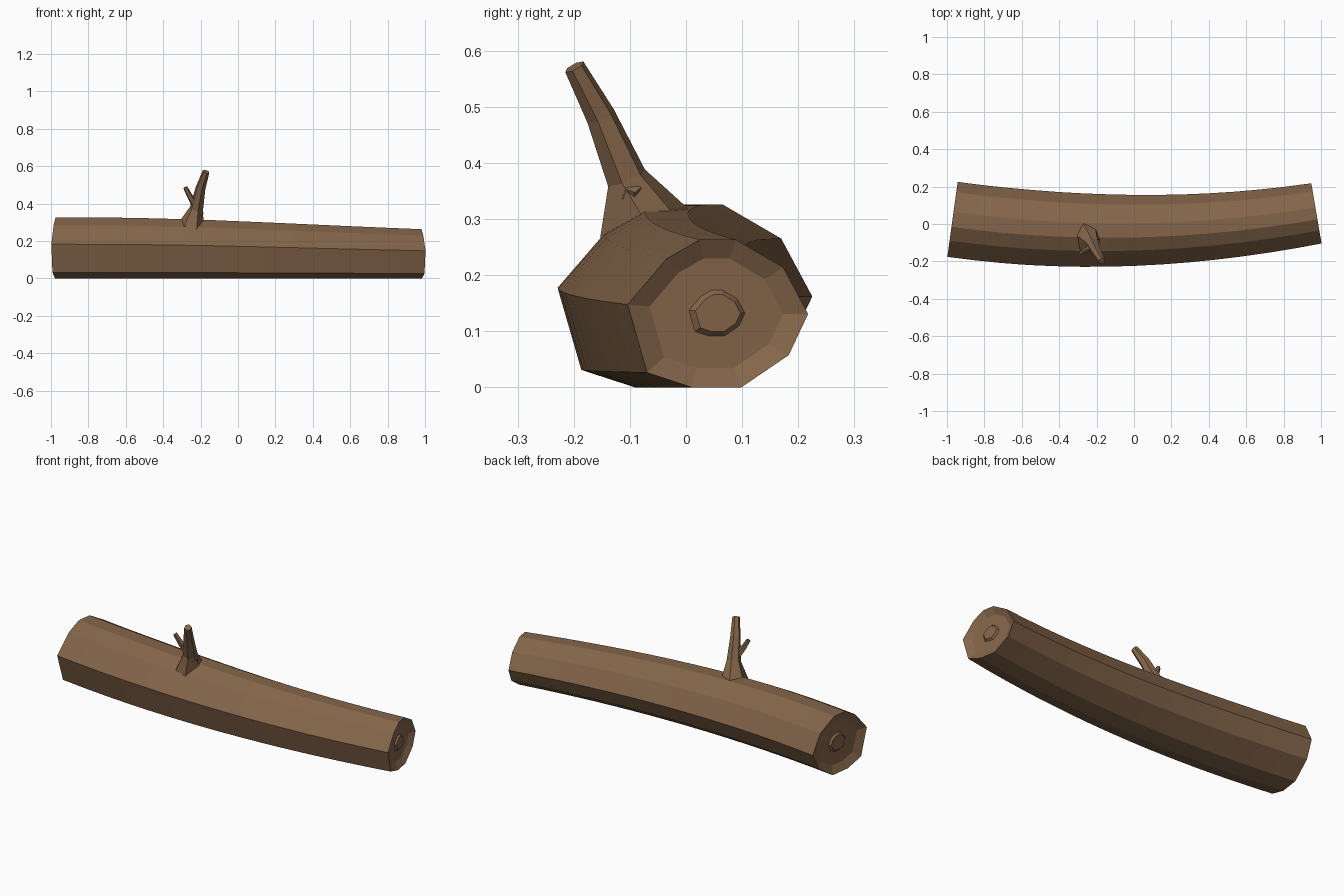
import bpy, bmesh, math
from mathutils import Vector

if "Cube" in bpy.data.objects:
    bpy.data.objects.remove(bpy.data.objects["Cube"])

bark = bpy.data.materials.new("brown_bark")
bark.diffuse_color = (0.23, 0.130, 0.068, 1)
bark.use_nodes = True
bark.node_tree.nodes["Principled BSDF"].inputs["Base Color"].default_value = bark.diffuse_color


def loft(name, rings):
    """Skin a list of equal-length point rings and close both ends."""
    bm = bmesh.new()
    vr = [[bm.verts.new(p) for p in r] for r in rings]
    n = len(vr[0])
    for a, b in zip(vr, vr[1:]):
        for i in range(n):
            j = (i + 1) % n
            bm.faces.new((a[i], a[j], b[j], b[i]))
    bm.faces.new(vr[0])
    bm.faces.new(vr[-1])
    bmesh.ops.recalc_face_normals(bm, faces=bm.faces)
    me = bpy.data.meshes.new(name)
    bm.to_mesh(me)
    bm.free()
    me.materials.append(bark)
    ob = bpy.data.objects.new(name, me)
    bpy.context.collection.objects.link(ob)
    return ob


# Log: ten-sided section (sideways, up) swept along a shallow arc
SECTION = [(-0.165, 0.147), (-0.095, 0.228), (-0.035, 0.262), (0.03, 0.262),
           (0.115, 0.213), (0.16, 0.13), (0.125, 0.057), (0.04, 0.0),
           (-0.05, 0.0), (-0.13, 0.026)]
CZ = 0.132


def log_scale(x):
    stations = [(-1, 1.245), (-0.6, 1.24), (-0.2, 1.2), (0.2, 1.135), (0.6, 1.065), (1, 1.0)]
    for (x0, s0), (x1, s1) in zip(stations, stations[1:]):
        if x <= x1:
            return s0 + (s1 - s0) * (x - x0) / (x1 - x0)
    return 1.0


def log_ring(x, shrink=1.0, depth=0.0):
    slope = 2 * 0.079 * (x + 0.1)
    y = 0.079 * (x + 0.1) ** 2 - 0.032
    along = Vector((1, slope, 0)).normalized()
    side = Vector((-along.y, along.x, 0))
    s = log_scale(x)
    return [Vector((x, y, 0)) + along * depth + side * (u * shrink * s)
            + Vector((0, 0, (CZ + (z - CZ) * shrink) * s)) for u, z in SECTION]


X0, X1, N = -0.97, 0.975, 14
CAP = [(0.25, 0.010), (0.31, 0.020), (0.74, 0.020)]  # dished end with raised heart
rings = [log_ring(X0, s, d) for s, d in CAP]
rings += [log_ring(X0 + (X1 - X0) * i / N) for i in range(N + 1)]
rings += [log_ring(X1, s, -d) for s, d in reversed(CAP)]
loft("log", rings)


# Branches: tapered rings set square to their path
def tube_rings(path, sides, start):
    out = []
    for i, (p, r) in enumerate(path):
        a = Vector(path[max(i - 1, 0)][0])
        b = Vector(path[min(i + 1, len(path) - 1)][0])
        q = Vector((0, 0, 1)).rotation_difference((b - a).normalized())
        out.append([Vector(p) + q @ Vector((r * math.cos(t), r * math.sin(t), 0))
                    for t in (math.radians(start - 360 * k / sides) for k in range(sides))])
    return out


# Flared foot resting on the log, then the main branch
foot = [Vector(p) for p in ((-0.27, 0.0, 0.322), (-0.205, -0.03, 0.318), (-0.185, -0.08, 0.308),
                            (-0.22, -0.153, 0.266), (-0.29, -0.14, 0.275), (-0.308, -0.06, 0.312))]
sunk = [p + Vector((0, 0.02, -0.04)) for p in foot]
main = tube_rings([((-0.222, -0.106, 0.373), 0.037), ((-0.200, -0.152, 0.483), 0.027),
                   ((-0.171, -0.199, 0.571), 0.019)], 6, 105)
loft("branch", [sunk, foot] + main)

# Small side twig and broken stub
loft("twig", tube_rings([((-0.218, -0.115, 0.375), 0.022), ((-0.255, -0.138, 0.435), 0.016),
                         ((-0.282, -0.152, 0.487), 0.012)], 5, 90))
loft("stub", tube_rings([((-0.222, -0.1, 0.33), 0.022), ((-0.192, -0.095, 0.358), 0.015)], 5, 90))
